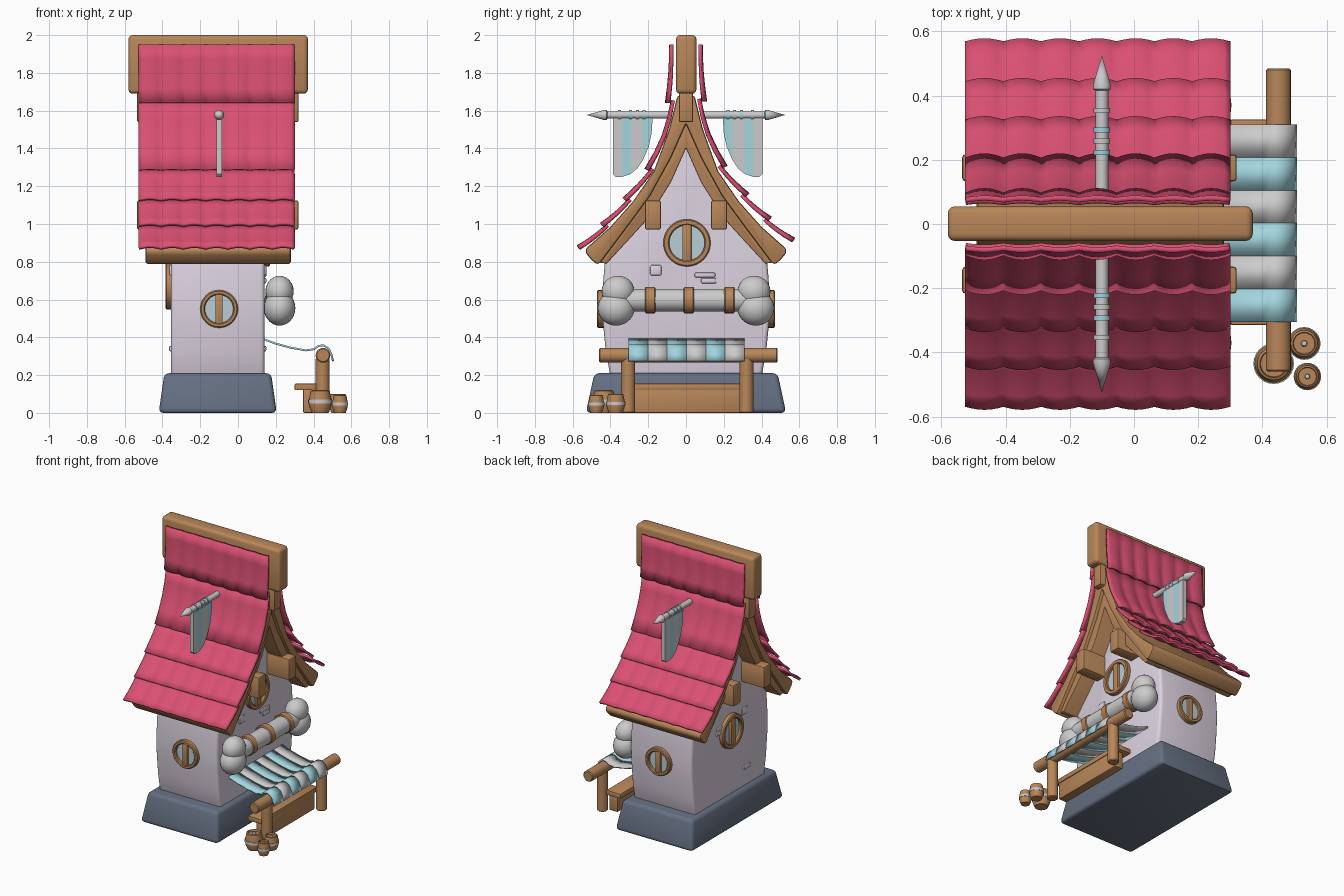
import bpy, bmesh, math
from mathutils import Matrix, Vector

if "Cube" in bpy.data.objects:
    bpy.data.objects.remove(bpy.data.objects["Cube"])

def mat(name, c):
    m = bpy.data.materials.new(name)
    m.diffuse_color = (*c, 1)
    m.use_nodes = True
    m.node_tree.nodes["Principled BSDF"].inputs["Base Color"].default_value = m.diffuse_color
    return m

WOOD = mat("wood", (0.48, 0.24, 0.10))
PINK = mat("roof_tile", (0.70, 0.08, 0.17))
PLASTER = mat("plaster", (0.72, 0.65, 0.75))
SLATE = mat("slate", (0.13, 0.16, 0.22))
BLUE = mat("blue_cloth", (0.36, 0.66, 0.73))
GLASS = mat("glass", (0.48, 0.62, 0.66))

def finish(name, bm, m=None, bevel=0, seg=2, angle=35):
    bmesh.ops.remove_doubles(bm, verts=bm.verts, dist=1e-5)
    bmesh.ops.recalc_face_normals(bm, faces=bm.faces)
    if bevel:
        edges = [e for e in bm.edges if e.calc_face_angle(0) > 0.6]
        bmesh.ops.bevel(bm, geom=edges, offset=bevel, segments=seg, profile=0.5,
                        affect='EDGES', clamp_overlap=True)
    me = bpy.data.meshes.new(name)
    bm.to_mesh(me)
    bm.free()
    ob = bpy.data.objects.new(name, me)
    bpy.context.collection.objects.link(ob)
    if m:
        me.materials.append(m)
    bpy.ops.object.select_all(action='DESELECT')
    ob.select_set(True)
    bpy.context.view_layer.objects.active = ob
    bpy.ops.object.shade_smooth_by_angle(angle=math.radians(angle))
    return ob

def extrude_x(name, pts, x0, x1, m=None, bevel=0, seg=2):
    bm = bmesh.new()
    f = bm.faces.new([bm.verts.new((x0, y, z)) for y, z in pts])
    r = bmesh.ops.extrude_face_region(bm, geom=[f])
    vs = [g for g in r['geom'] if isinstance(g, bmesh.types.BMVert)]
    bmesh.ops.translate(bm, verts=vs, vec=(x1 - x0, 0, 0))
    return finish(name, bm, m, bevel, seg)

def box(name, x0, x1, y0, y1, z0, z1, m=WOOD, bevel=0.008, seg=2):
    return extrude_x(name, [(y0, z0), (y1, z0), (y1, z1), (y0, z1)], x0, x1, m, bevel, seg)

def lathe(name, prof, loc, axis=(0, 0, 1), m=None, n=24, closed=False):
    rot = Vector((0, 0, 1)).rotation_difference(Vector(axis)).to_matrix().to_4x4()
    M = Matrix.Translation(loc) @ rot
    bm = bmesh.new()
    rings = [[bm.verts.new(M @ Vector((r * math.cos(2 * math.pi * i / n),
              r * math.sin(2 * math.pi * i / n), z))) for i in range(n)] for r, z in prof]
    for a in range(len(rings) - (0 if closed else 1)):
        p, q = rings[a], rings[(a + 1) % len(rings)]
        for i in range(n):
            j = (i + 1) % n
            bm.faces.new((p[i], p[j], q[j], q[i]))
    return finish(name, bm, m)

def rod(name, loc, axis, r, length, m=WOOD, n=20, c=0.006):
    return lathe(name, [(0, 0), (r - c, 0), (r, c), (r, length - c), (r - c, length), (0, length)],
                 loc, axis, m, n)

def mirrored(half):
    # half runs from one side to the ridge; reflect it across y = 0
    return half + [(-y, z) for y, z in reversed(half) if abs(y) > 1e-6]

# Stone base
bm = bmesh.new()
lo = [bm.verts.new(p) for p in ((-.42, -.53, 0), (.205, -.53, 0), (.205, .53, 0), (-.42, .53, 0))]
hi = [bm.verts.new(p) for p in ((-.39, -.485, .21), (.175, -.485, .21), (.175, .485, .21), (-.39, .485, .21))]
bm.faces.new(lo)
bm.faces.new(hi)
for i in range(4):
    bm.faces.new((lo[i], lo[(i + 1) % 4], hi[(i + 1) % 4], hi[i]))
finish("stone_base", bm, SLATE, 0.025, 3)

# Bulging plaster house with gable
extrude_x("house_walls", mirrored([(.40, .19), (.425, .33), (.44, .48), (.445, .6), (.435, .74), (.425, .84),
          (.31, .95), (.2, 1.08), (.09, 1.26), (0, 1.46)]), -.355, .14, PLASTER, 0.02, 3)
for i, (y, z, w, h) in enumerate([(-.16, .755, .06, .055), (.1, .73, .11, .025), (.12, .70, .08, .03), (-.19, .34, .08, .03)]):
    box(f"wall_brick_{i}", .13, .15, y - w / 2, y + w / 2, z - h / 2, z + h / 2, PLASTER, 0.008)
    box(f"rear_wall_brick_{i}", -.365, -.345, y - w / 2, y + w / 2, z - h / 2, z + h / 2, PLASTER, 0.008)

# Curved timber roof shell in two layers
mid = [(.45, .80), (.30, 1.0), (.19, 1.15), (.08, 1.35), (0, 1.53)]
outer = [(.50, .81), (.53, .845), (.53, .87), (.40, .985), (.28, 1.12), (.17, 1.28), (.09, 1.5), (.045, 1.68)]
inner = [(.42, .79), (.30, .92), (.2, 1.03), (.08, 1.22), (0, 1.40)]
def shell(top, bottom):
    return mirrored(top) + [(-y, z) for y, z in bottom] + [(y, z) for y, z in reversed(bottom) if y > 0]
extrude_x("roof_timber_upper", shell(outer, [(.47, .785)] + mid), -.49, .28, WOOD, 0.012)
extrude_x("roof_timber_lower", shell([(.485, .80)] + [(y + .01, z + .01) for y, z in mid[:-1]] + [(0, 1.54)], inner),
          -.465, .255, WOOD, 0.01)

# Ridge beam, its support and the purlin ends
box("ridge_beam", -.58, .37, -.053, .055, 1.69, 2.0, WOOD, 0.022, 3)
box("ridge_support", -.535, .32, -.038, .038, 1.54, 1.72)
for s in (-1, 1):
    box(f"purlin_{s}", -.535, .32, s * .175 - .042, s * .175 + .042, .97, 1.125, WOOD, 0.01)

# Curved roof tiles, overlapping rows
rows = [(.075, 1.95), (.09, 1.64), (.20, 1.285), (.32, 1.125), (.44, .99), (.565, .87)]
COLS, NU, NV = 7, 6, 4
x0, x1 = -.525, .30
for s in (-1, 1):
    bm = bmesh.new()
    for k in range(5):
        a, b = Vector(rows[k]), Vector(rows[k + 1])
        if s > 0 and k > 0:
            a.y += .008 * k
        if s > 0:
            b.y += .008 * (k + 1)
        d = (b - a).normalized()
        nrm = Vector((-d.y, d.x))
        a = a - nrm * (.018 if k else 0) - d * (.02 if k else 0)
        sag = .022 if k == 1 else .006
        w = (x1 - x0) / COLS
        for c in range(COLS):
            g = []
            for v in range(NV + 1):
                t = v / NV
                row = []
                for u in range(NU + 1):
                    q = u / NU
                    bulge = .014 * math.sin(math.pi * q) * (.4 + .6 * t) - sag * math.sin(math.pi * t)
                    p = a.lerp(b, t) + nrm * bulge
                    row.append(bm.verts.new((x0 + (c + q) * w * .998 + .0005, s * p.x, p.y)))
                g.append(row)
            for v in range(NV):
                for u in range(NU):
                    f = (g[v][u], g[v][u + 1], g[v + 1][u + 1], g[v + 1][u])
                    bm.faces.new(f if s < 0 else f[::-1])
    ob = finish("roof_tiles_front" if s < 0 else "roof_tiles_back", bm, PINK)
    mod = ob.modifiers.new("thickness", 'SOLIDIFY')
    mod.thickness, mod.offset = 0.016, 0

# Round windows with a vertical mullion
def window(name, loc, axis, r):
    ri, h = r * .75, .035
    lathe(name + "_frame", [(ri, 0), (r, 0), (r, h - .006), (r - .006, h), (ri + .006, h), (ri, h - .006)],
          loc, axis, WOOD, 32, True)
    lathe(name + "_glass", [(0, 0), (ri + .005, 0), (ri + .005, .014), (0, .014)], loc, axis, GLASS, 32)
    c = Vector(loc) + Vector(axis) * .018
    hx, hy = (.014, r * .19) if axis[0] else (r * .19, .014)
    box(name + "_mullion", c.x - hx, c.x + hx, c.y - hy, c.y + hy, c.z - r * .8, c.z + r * .8, WOOD, .004)
window("gable_window", (.135, .005, .90), (1, 0, 0), .125)
window("rear_gable_window", (-.35, 0, .67), (-1, 0, 0), .122)
window("front_window", (-.10, -.437, .55), (0, -1, 0), .10)
window("back_window", (-.10, .437, .55), (0, 1, 0), .10)

# Bone sign with wooden bands
rod("bone_shaft", (.215, -.36, .597), (0, 1, 0), .06, .72, None, 24)
for s in (-1, 1):
    for nm, y, z, r in (("lower", .37, .555, .093), ("upper", .36, .643, .083)):
        bm = bmesh.new()
        bmesh.ops.create_uvsphere(bm, u_segments=24, v_segments=14, radius=r)
        bmesh.ops.scale(bm, verts=bm.verts, vec=(.9, 1.05, 1))
        bmesh.ops.translate(bm, verts=bm.verts, vec=(.22, s * y, z))
        finish(f"bone_knob_{nm}_{s}", bm)
for i, y in enumerate((-.19, .015, .23)):
    rod(f"bone_band_{i}", (.21, y - .028, .597), (0, 1, 0), .07, .056, WOOD, 24)

# Striped awning cloth
path = [(.13, .398), (.2, .372), (.28, .35), (.36, .336), (.40, .342), (.425, .36), (.455, .362), (.485, .342), (.50, .31), (.508, .275)]
for i in range(6):
    ya, yb = -.305 + i * .1025, -.305 + (i + 1) * .1025
    bm = bmesh.new()
    pr = [(bm.verts.new((x, ya, z)), bm.verts.new((x, yb, z))) for x, z in path]
    for p, q in zip(pr, pr[1:]):
        bm.faces.new((p[0], q[0], q[1], p[1]))
    ob = finish(f"awning_stripe_{i}", bm, None if i % 2 else BLUE, angle=60)
    ob.modifiers.new("thickness", 'SOLIDIFY').thickness = 0.01

# Awning frame and counter
rod("awning_pole", (.45, -.46, .305), (0, 1, 0), .039, .945)
for s, y in (("front", -.306), ("back", .32)):
    rod(f"awning_post_{s}", (.448, y, 0), (0, 0, 1), .037, .29)
box("counter_top", .30, .415, -.315, .325, .12, .155, WOOD, .005)
box("counter_board", .345, .41, -.285, .295, 0, .13, WOOD, .005)

# Small banded barrels
for i, (x, y, r, h) in enumerate(((.435, -.435, .062, .12), (.53, -.372, .05, .1), (.54, -.475, .042, .095))):
    lathe(f"barrel_{i}", [(0, 0), (r * .72, 0), (r * .95, h * .3), (r * .97, h * .55), (r * .82, h * .97),
          (r * .7, h), (r * .66, h * .88), (0, h * .88)], (x, y, 0), m=WOOD)
    lathe(f"barrel_band_{i}", [(r * .9, h * .42), (r * 1.02, h * .42), (r * 1.02, h * .58), (r * .9, h * .58)],
          (x, y, 0), closed=True)
    lathe(f"barrel_knob_{i}", [(0, 0), (r * .2, 0), (r * .15, h * .1), (0, h * .12)], (x, y, h * .88), n=12)

# Pennants hanging from spear poles on both roof slopes
hem = [(.20, 1.48), (.215, 1.41), (.245, 1.34), (.275, 1.295), (.31, 1.265), (.355, 1.25), (.39, 1.25), (.405, 1.265)]
cuts = [(0, 2), (2, 4), (4, 5), (5, 7)]
for s in (-1, 1):
    tag = "front" if s < 0 else "back"
    off = .018 if s < 0 else 0
    lathe(f"pennant_pole_{tag}", [(0, 0), (.02, 0), (.02, .33), (.027, .335), (.027, .35), (0, .44)],
          (-.10, s * .085, 1.577), (0, s, 0), n=14)
    for j, y in enumerate((.215, .25, .285, .345)):
        lathe(f"pennant_ring_{tag}_{j}", [(.015, 0), (.026, 0), (.026, .016), (.015, .016)],
              (-.10, s * y, 1.577), (0, s, 0), None if j % 2 else BLUE, 14, True)
    for j, (a, b) in enumerate(cuts):
        low = hem[a:b + 1]
        top_in = .195 if a == 0 else low[0][0]
        pts = low + [(low[-1][0], 1.56), (top_in, 1.56)]
        extrude_x(f"pennant_{tag}_{j}", [(s * (y - off), z) for y, z in pts], -.115, -.085, None if j % 2 else BLUE)
